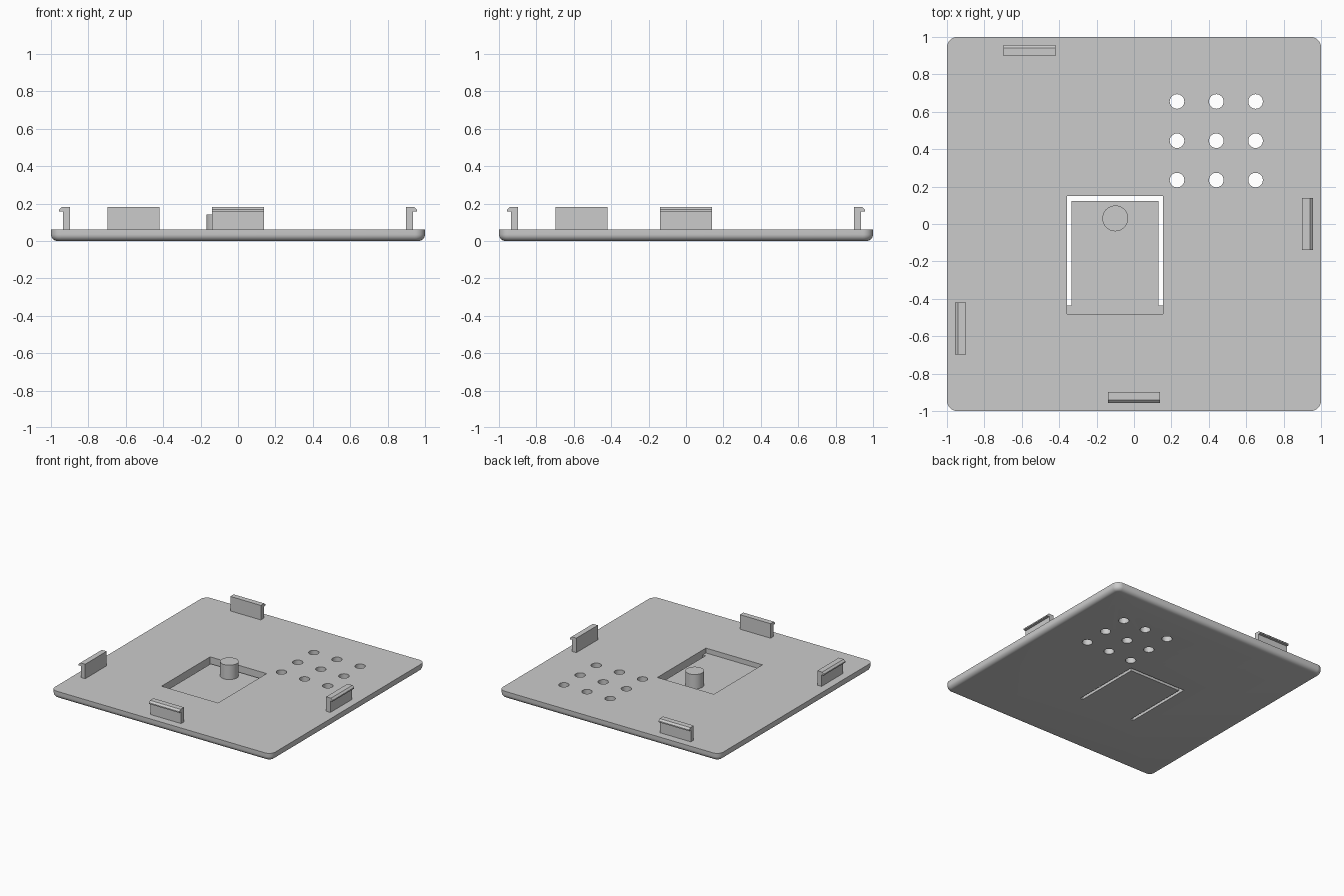
import bpy, bmesh, math
from mathutils import Matrix

if "Cube" in bpy.data.objects:
    bpy.data.objects.remove(bpy.data.objects["Cube"])

grey = bpy.data.materials.new("light grey plastic")
grey.diffuse_color = (0.6, 0.6, 0.6, 1)
grey.use_nodes = True
grey.node_tree.nodes["Principled BSDF"].inputs["Base Color"].default_value = grey.diffuse_color

TOP = 0.062       # top of the plate
FLAP_TOP = 0.022  # top of the thin spring flap


def finish(name, bm, smooth=False):
    bmesh.ops.recalc_face_normals(bm, faces=bm.faces)
    me = bpy.data.meshes.new(name)
    bm.to_mesh(me)
    bm.free()
    me.materials.append(grey)
    ob = bpy.data.objects.new(name, me)
    bpy.context.collection.objects.link(ob)
    if smooth:
        bpy.ops.object.select_all(action='DESELECT')
        ob.select_set(True)
        bpy.context.view_layer.objects.active = ob
        bpy.ops.object.shade_smooth_by_angle(angle=math.radians(35))
    return ob


def loft(rings):
    """Closed solid through rings of equal point count."""
    bm = bmesh.new()
    rows = [[bm.verts.new(p) for p in ring] for ring in rings]
    n = len(rows[0])
    for a, b in zip(rows, rows[1:]):
        for i in range(n):
            j = (i + 1) % n
            bm.faces.new((a[i], a[j], b[j], b[i]))
    bm.faces.new(rows[0][::-1])
    bm.faces.new(rows[-1])
    return bm


def prism(outline, z0, z1):
    return loft([[(x, y, z) for x, y in outline] for z in (z0, z1)])


def circle(cx, cy, r, n):
    return [(cx + r * math.cos(2 * math.pi * i / n),
             cy + r * math.sin(2 * math.pi * i / n)) for i in range(n)]


def rounded_square(half, r, z, seg=8):
    pts = []
    for q in range(4):
        cx = (half - r) * (1 if q in (0, 3) else -1)
        cy = (half - r) * (1 if q in (0, 1) else -1)
        for i in range(seg + 1):
            a = math.pi / 2 * (q + i / seg)
            pts.append((cx + r * math.cos(a), cy + r * math.sin(a), z))
    return pts


# Plate with rounded corners and a rounded lower rim
FILLET, CORNER = 0.035, 0.055
rings = []
for i in range(7):
    a = math.pi / 2 * i / 6
    inset = FILLET * (1 - math.sin(a))
    rings.append(rounded_square(1 - inset, CORNER - inset, FILLET * (1 - math.cos(a))))
rings.append(rounded_square(1, CORNER, TOP))
plate = finish("plate", loft(rings))

# Cutters: nine vent holes and the flap opening
cutters = [finish("vent_cutter", prism(circle(x, y, 0.039, 32), -0.1, 0.2))
           for x in (0.23, 0.44, 0.65) for y in (0.235, 0.445, 0.655)]
cutters.append(finish("opening_cutter", prism(
    [(-0.358, -0.48), (0.155, -0.48), (0.155, 0.15), (-0.358, 0.15)], -0.1, 0.2)))
for c in cutters:
    m = plate.modifiers.new("cut", 'BOOLEAN')
    m.operation, m.solver, m.object = 'DIFFERENCE', 'EXACT', c
bpy.context.view_layer.update()
cut_mesh = bpy.data.meshes.new_from_object(
    plate.evaluated_get(bpy.context.evaluated_depsgraph_get()))
plate.modifiers.clear()
plate.data = cut_mesh
for c in cutters:
    bpy.data.objects.remove(c)
bpy.ops.object.select_all(action='DESELECT')
plate.select_set(True)
bpy.context.view_layer.objects.active = plate
bpy.ops.object.shade_smooth_by_angle(angle=math.radians(35))

# Spring flap, joined to the plate along its front end
finish("spring_flap", prism(
    [(-0.358, -0.48), (0.155, -0.48), (0.155, -0.437), (0.13, -0.437), (0.13, 0.122),
     (-0.333, 0.122), (-0.333, -0.437), (-0.358, -0.437)], 0, FLAP_TOP))

# Push button on the flap
finish("button", prism(circle(-0.1, 0.03, 0.069, 48), FLAP_TOP - 0.005, 0.14), smooth=True)

# Snap clips: hooked profile (outward, up), turned to each side
PROFILE = [(0.898, TOP - 0.005), (0.936, TOP - 0.005), (0.936, 0.157), (0.957, 0.157),
           (0.957, 0.167), (0.942, 0.181), (0.898, 0.181)]
for name, angle, centre in (("right_clip", 0, 0.0), ("back_clip", 90, 0.56),
                            ("left_clip", 180, 0.56), ("front_clip", 270, 0.0)):
    bm = loft([[(u, centre + s * 0.139, z) for u, z in PROFILE] for s in (-1, 1)])
    bm.transform(Matrix.Rotation(math.radians(angle), 4, 'Z'))
    finish(name, bm)
